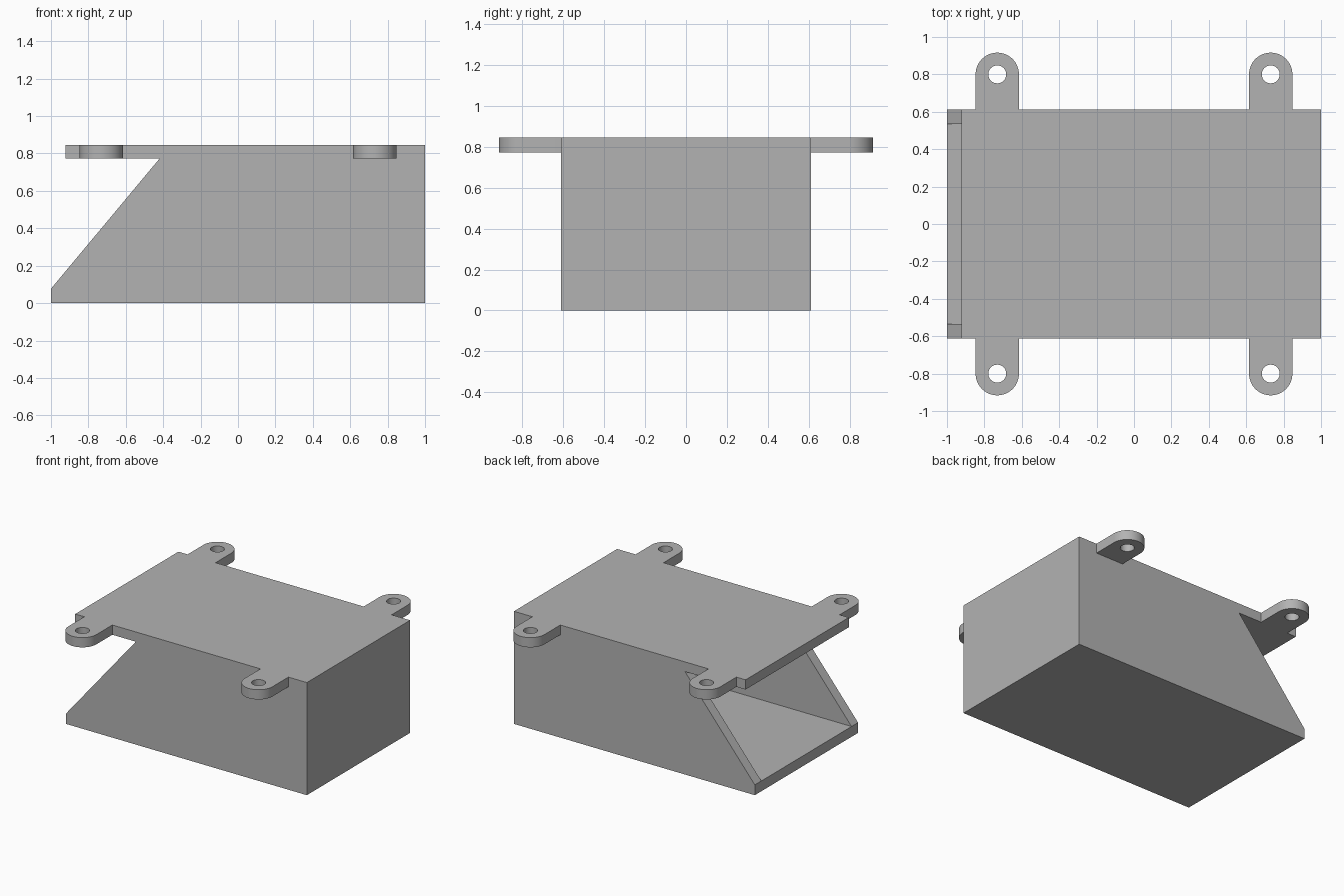
import bpy, bmesh, math

if "Cube" in bpy.data.objects:
    bpy.data.objects.remove(bpy.data.objects["Cube"])

WALL = 0.077
HALF_W = 0.612
TOP = 0.845
ROOF_LOW = 0.772

grey = bpy.data.materials.new("plain grey")
grey.use_nodes = True
colour = (0.45, 0.45, 0.45, 1)
grey.diffuse_color = colour
grey.node_tree.nodes["Principled BSDF"].inputs["Base Color"].default_value = colour


def extrude(name, outline, offset):
    """Make a solid by sweeping a closed outline of 3D points along offset."""
    bm = bmesh.new()
    face = bm.faces.new([bm.verts.new(p) for p in outline])
    swept = bmesh.ops.extrude_face_region(bm, geom=[face])["geom"]
    verts = [v for v in swept if isinstance(v, bmesh.types.BMVert)]
    bmesh.ops.translate(bm, verts=verts, vec=offset)
    bmesh.ops.recalc_face_normals(bm, faces=bm.faces)
    mesh = bpy.data.meshes.new(name)
    bm.to_mesh(mesh)
    bm.free()
    mesh.materials.append(grey)
    obj = bpy.data.objects.new(name, mesh)
    bpy.context.collection.objects.link(obj)
    return obj


def cut(obj, cutter):
    """Subtract cutter from obj, then discard the cutter."""
    mod = obj.modifiers.new("cut", "BOOLEAN")
    mod.operation = "DIFFERENCE"
    mod.solver = "EXACT"
    mod.object = cutter
    bpy.context.view_layer.objects.active = obj
    bpy.ops.object.modifier_apply(modifier=mod.name)
    bpy.data.objects.remove(cutter)


def arc(cx, cy, r, z, start, end, steps):
    angles = [start + (end - start) * i / steps for i in range(steps + 1)]
    return [(cx + r * math.cos(a), cy + r * math.sin(a), z) for a in angles]


# Enclosure: side profile with sloped mouth and overhanging roof, hollowed out
profile = [(-1, 0), (1, 0), (1, TOP), (-0.923, TOP),
           (-0.923, ROOF_LOW), (-0.42, ROOF_LOW), (-1, WALL)]
enclosure = extrude("enclosure", [(x, -HALF_W, z) for x, z in profile],
                    (0, 2 * HALF_W, 0))
inner = HALF_W - WALL
back = 1 - WALL
cavity = extrude("cavity_cutter",
                 [(-2, -inner, WALL), (back, -inner, WALL),
                  (back, inner, WALL), (-2, inner, WALL)],
                 (0, 0, ROOF_LOW - WALL))
cut(enclosure, cavity)

# Mounting tabs: rounded ears with a screw hole, two on each long side
R, HOLE = 0.116, 0.048
for side, side_name in ((-1, "front"), (1, "back")):
    for cx, end_name in ((-0.731, "right"), (0.731, "left")):
        cy = side * 0.8
        outline = arc(cx, cy, R, ROOF_LOW, 0, side * math.pi, 32)
        outline += [(cx - R, side * HALF_W, ROOF_LOW),
                    (cx + R, side * HALF_W, ROOF_LOW)]
        tab = extrude(f"{side_name}_{end_name}_tab", outline,
                      (0, 0, TOP - ROOF_LOW))
        ring = arc(cx, cy, HOLE, ROOF_LOW - 0.1, 0, 2 * math.pi, 32)[:-1]
        cut(tab, extrude("hole_cutter", ring, (0, 0, 0.3)))
        bpy.ops.object.select_all(action="DESELECT")
        tab.select_set(True)
        bpy.context.view_layer.objects.active = tab
        bpy.ops.object.shade_smooth_by_angle(angle=math.radians(30))
